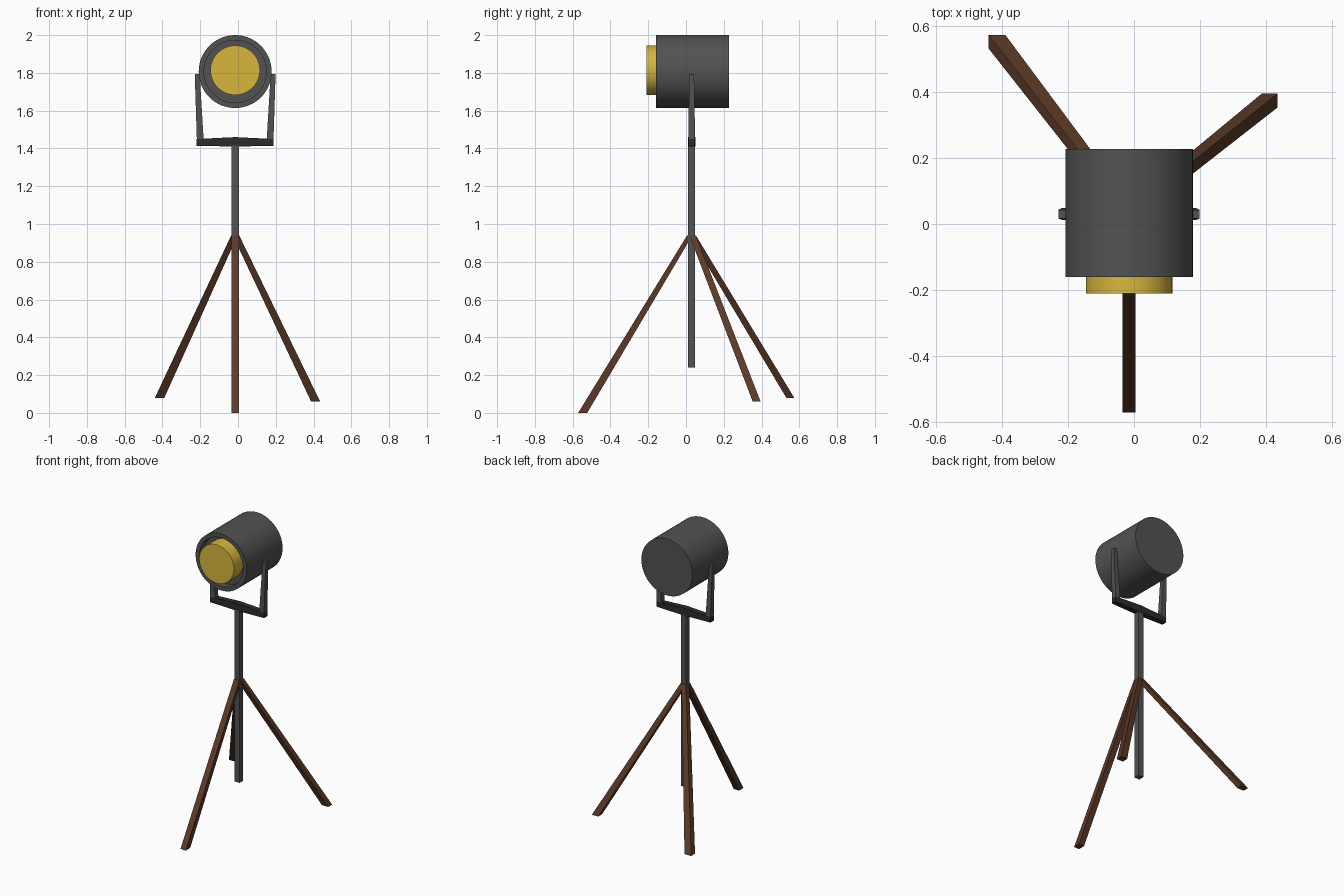
import bpy, bmesh, math

if "Cube" in bpy.data.objects:
    bpy.data.objects.remove(bpy.data.objects["Cube"])

CX, CY, CZ = -0.015, 0.03, 1.807   # pole axis and lamp height


def material(name, rgb):
    m = bpy.data.materials.new(name)
    m.diffuse_color = (*rgb, 1)
    m.use_nodes = True
    m.node_tree.nodes["Principled BSDF"].inputs["Base Color"].default_value = m.diffuse_color
    return m


GREY = material("grey metal", (0.085, 0.085, 0.085))
DARK = material("dark metal", (0.025, 0.025, 0.025))
WOOD = material("brown wood", (0.105, 0.042, 0.020))
LENS = material("yellow lens", (0.68, 0.47, 0.045))


def finish(name, bm, mat, smooth=False):
    bmesh.ops.recalc_face_normals(bm, faces=bm.faces)
    me = bpy.data.meshes.new(name)
    bm.to_mesh(me)
    bm.free()
    me.materials.append(mat)
    ob = bpy.data.objects.new(name, me)
    bpy.context.collection.objects.link(ob)
    if smooth:
        bpy.ops.object.select_all(action='DESELECT')
        ob.select_set(True)
        bpy.context.view_layer.objects.active = ob
        bpy.ops.object.shade_smooth_by_angle(angle=math.radians(35))
    return ob


def loft(name, rings, mat, smooth=False):
    """Closed skin through a list of equal-sized point rings."""
    bm = bmesh.new()
    vs = [[bm.verts.new(p) for p in r] for r in rings]
    n = len(vs[0])
    for a, b in zip(vs, vs[1:]):
        for i in range(n):
            j = (i + 1) % n
            bm.faces.new((a[i], a[j], b[j], b[i]))
    bm.faces.new(vs[0])
    bm.faces.new(vs[-1])
    return finish(name, bm, mat, smooth)


def rect(x, y, z, hx, hy):
    return [(x - hx, y - hy, z), (x + hx, y - hy, z), (x + hx, y + hy, z), (x - hx, y + hy, z)]


def end_rect(x, z, hy, hz):
    return [(x, CY - hy, z - hz), (x, CY + hy, z - hz), (x, CY + hy, z + hz), (x, CY - hy, z + hz)]


def turned(name, profile, z, mat, n=64):
    """Round part along the y axis from (radius, y) pairs."""
    rings = [[(CX + r * math.cos(2 * math.pi * i / n), y, z + r * math.sin(2 * math.pi * i / n))
              for i in range(n)] for r, y in profile]
    return loft(name, rings, mat, True)


# lamp drum with a recessed front, and the lens standing out of it
turned("lamp_housing", [(0.193, 0.227), (0.193, -0.16), (0.165, -0.16), (0.165, -0.11)], CZ, GREY)
turned("lens", [(0.131, -0.105), (0.131, -0.21)], CZ + 0.007, LENS)

# centre pole
loft("centre_pole", [rect(CX, CY - 0.001, z, 0.02, 0.019) for z in (0.24, 1.415)], GREY)

# yoke: cross bar, thicker in the middle, and two tapered arms
loft("yoke_bar", [end_rect(CX - 0.204, 1.432, 0.018, 0.018), end_rect(CX, 1.435, 0.02, 0.025),
                  end_rect(CX + 0.204, 1.432, 0.018, 0.018)], DARK)
for side, s in (("left", -1), ("right", 1)):
    loft(side + "_yoke_arm", [rect(CX + s * 0.185, CY, 1.449, 0.018, 0.018),
                              rect(CX + s * 0.201, CY, 1.795, 0.013, 0.013)], GREY)

# splayed tripod legs, slightly thicker at the foot
feet = {"front_leg": (CX, -0.547, 0.0, 0.02, 0.024, 0.02, 0.014),
        "back_right_leg": (0.411, 0.374, 0.06, 0.024, 0.021, 0.017, 0.017),
        "back_left_leg": (-0.415, 0.552, 0.08, 0.025, 0.021, 0.017, 0.017)}
for name, (x, y, z, hx, hy, tx, ty) in feet.items():
    top_y = CY - 0.01 if y < 0 else CY + 0.005
    top_x = CX + (0.004 if x > 0.1 else -0.004 if x < -0.1 else 0)
    loft(name, [rect(x, y, z, hx, hy), rect(top_x, top_y, 0.94, tx, ty)], WOOD)
